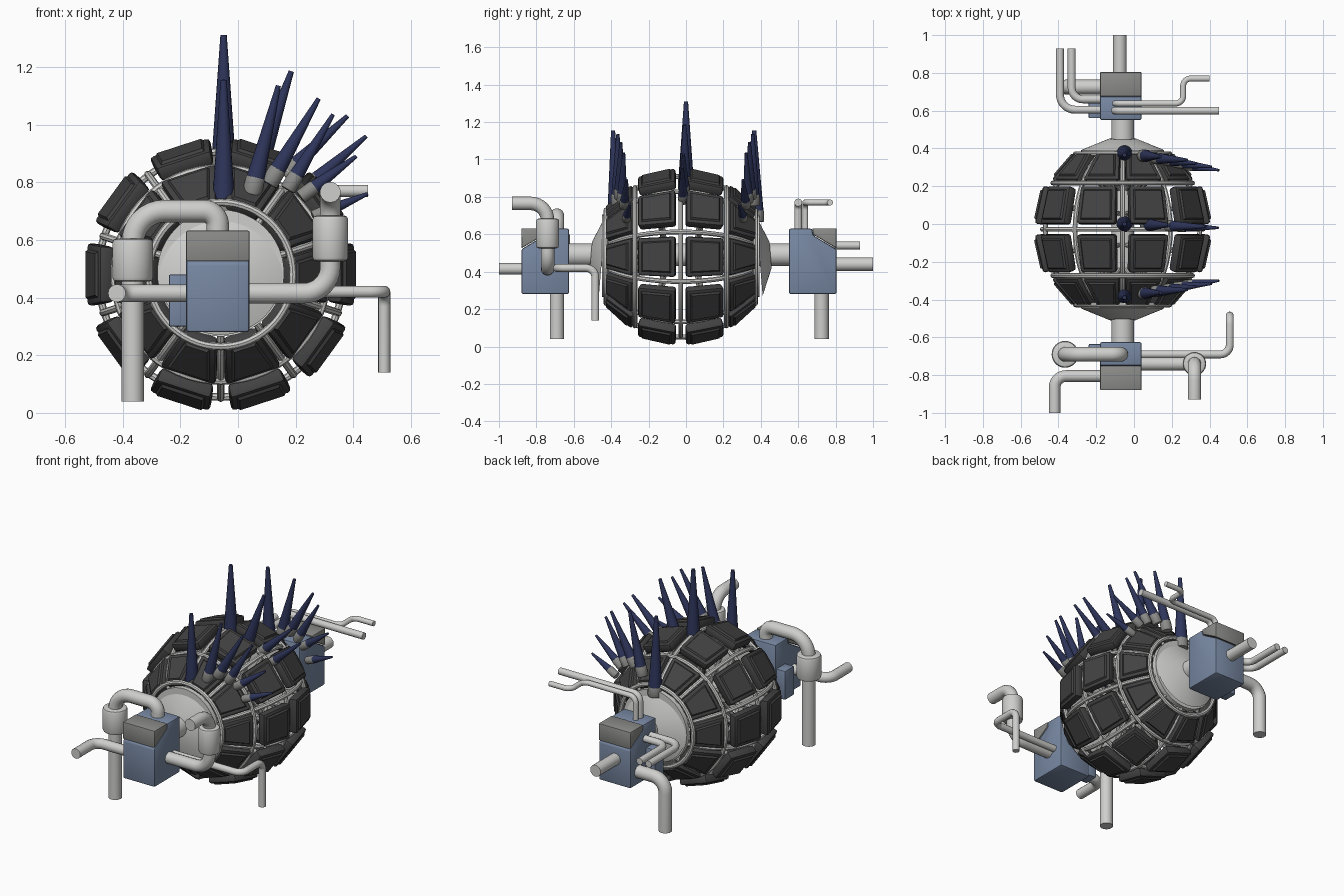
import bpy, bmesh, math
from mathutils import Vector as V, Matrix

if "Cube" in bpy.data.objects:
    bpy.data.objects.remove(bpy.data.objects["Cube"])


def mat(name, c):
    m = bpy.data.materials.new(name)
    m.diffuse_color = (*c, 1)
    m.use_nodes = True
    m.node_tree.nodes["Principled BSDF"].inputs["Base Color"].default_value = m.diffuse_color
    return m


DARK = mat("charcoal plate", (.055, .055, .055))
LIGHT = mat("light metal", (.62, .62, .61))
BLUE = mat("slate blue", (.19, .25, .37))
GREY = mat("mid grey", (.26, .26, .25))
NAVY = mat("navy spike", (.028, .036, .105))
CX, CY, CZ = -.06, -.028, .48      # centre of the ball; its axis runs along y


def finish(ob, m, angle=35):
    ob.data.materials.clear()
    ob.data.materials.append(m)
    bpy.ops.object.select_all(action='DESELECT')
    ob.select_set(True)
    bpy.context.view_layer.objects.active = ob
    bpy.ops.object.shade_smooth_by_angle(angle=math.radians(angle))
    return ob


def from_bm(bm, name, m, angle=35):
    bmesh.ops.recalc_face_normals(bm, faces=bm.faces)
    me = bpy.data.meshes.new(name)
    bm.to_mesh(me)
    bm.free()
    ob = bpy.data.objects.new(name, me)
    bpy.context.collection.objects.link(ob)
    return finish(ob, m, angle)


def cone(name, a, b, r1, r2, m, n=24, bevel=0):
    """Cylinder or cone running from a to b."""
    a, b = V(a), V(b)
    bm = bmesh.new()
    rot = (b - a).to_track_quat('Z', 'Y').to_matrix().to_4x4()
    bmesh.ops.create_cone(bm, cap_ends=True, segments=n, radius1=r1, radius2=r2,
                          depth=(b - a).length, matrix=Matrix.Translation((a + b) / 2) @ rot)
    if bevel:
        rim = [e for e in bm.edges if any(len(f.verts) > 4 for f in e.link_faces)]
        bmesh.ops.bevel(bm, geom=rim, offset=bevel, segments=2, affect='EDGES', profile=.5)
    return from_bm(bm, name, m)


def pipe(name, pts, r, bend=.06, closed=False, res=5):
    """Tube along a path with rounded corners."""
    p = [V(q) for q in pts]
    path = p if closed else [p[0]]
    if not closed:
        for a, b, c in zip(p, p[1:], p[2:]):
            d = min(bend, (a - b).length * .5, (c - b).length * .5)
            s, e = b + (a - b).normalized() * d, b + (c - b).normalized() * d
            o = s + e - b
            for i in range(9):
                t = i / 8 * math.pi / 2
                path.append(o + (s - o) * math.cos(t) + (e - o) * math.sin(t))
        path.append(p[-1])
    cu = bpy.data.curves.new(name, 'CURVE')
    cu.dimensions = '3D'
    cu.bevel_depth, cu.bevel_resolution, cu.use_fill_caps = r, res, True
    sp = cu.splines.new('POLY')
    sp.points.add(len(path) - 1)
    for q, v in zip(sp.points, path):
        q.co = (*v, 1)
    sp.use_cyclic_u = closed
    ob = bpy.data.objects.new(name, cu)
    bpy.context.collection.objects.link(ob)
    bpy.ops.object.select_all(action='DESELECT')
    ob.select_set(True)
    bpy.context.view_layer.objects.active = ob
    bpy.ops.object.convert(target='MESH')
    return finish(bpy.context.object, LIGHT, 40)


def prism(name, yz, x0, x1, m, bevel=.01):
    """Side profile in y,z extruded along x."""
    bm = bmesh.new()
    f = bm.faces.new([bm.verts.new((x0, y, z)) for y, z in yz])
    g = bmesh.ops.extrude_face_region(bm, geom=[f])['geom']
    bmesh.ops.translate(bm, vec=(x1 - x0, 0, 0), verts=[v for v in g if isinstance(v, bmesh.types.BMVert)])
    bmesh.ops.bevel(bm, geom=bm.edges[:], offset=bevel, segments=2, affect='EDGES', profile=.5)
    return from_bm(bm, name, m)


def polar(a, r, y):
    return V((CX + r * math.cos(a), CY + y, CZ + r * math.sin(a)))


# armour plates: four rings of ten, each with a raised centre panel
def plate(name, a, e0, e1):
    (r0, y0, w0), (r1, y1, w1) = e0, e1
    rad, tan = V((math.cos(a), 0, math.sin(a))), V((-math.sin(a), 0, math.cos(a)))
    p0, p1 = polar(a, r0, y0), polar(a, r1, y1)
    n = (p1 - p0).cross(tan).normalized()
    if n.dot(rad) < 0:
        n.negate()
    quad = [p0 + tan * w0, p0 - tan * w0, p1 - tan * w1, p1 + tan * w1]
    mid = (p0 + p1) / 2
    bm = bmesh.new()
    top = [bm.verts.new(q) for q in quad]
    low = [bm.verts.new(mid + (q - mid) * .95 - n * .055) for q in quad]
    face = bm.faces.new(top)
    bm.faces.new(low[::-1])
    for i in range(4):
        bm.faces.new((top[i], low[i], low[(i + 1) % 4], top[(i + 1) % 4]))
    bmesh.ops.recalc_face_normals(bm, faces=bm.faces)
    bmesh.ops.bevel(bm, geom=bm.edges[:], offset=.014, segments=2, affect='EDGES', profile=.5)
    face = max(bm.faces, key=lambda f: f.normal.dot(n) * f.calc_area())
    bmesh.ops.inset_region(bm, faces=[face], thickness=.012, depth=0)
    bmesh.ops.inset_region(bm, faces=[face], thickness=.009, depth=.01)
    from_bm(bm, name, DARK)


for s in (-1, 1):
    for k in range(10):
        a = math.radians(36 * k)
        plate("middle_plate", a, (.465, s * .03, .11), (.42, s * .232, .1))
        plate("outer_plate", a, (.375, s * .265, .102), (.245, s * .415, .063))
        # spokes behind the plates
        for r, y in ((.40, .125), (.28, .31)):
            cone("spoke", (CX, CY + s * y * .6, CZ), polar(a, r, s * y), .012, .012, LIGHT, 10)

# cage of hoops and ribs between the plates
for y, r in ((0, .425), (.245, .37), (-.245, .37), (.4, .25), (-.4, .25)):
    pipe("hoop", [polar(i * math.pi / 30, r, y) for i in range(60)], .013, closed=True, res=2)
for k in range(10):
    a = math.radians(36 * k + 18)
    pts = [polar(a, .43 * math.cos(t), .45 * math.sin(t)) for t in [(-64 + 8 * i) * math.pi / 180 for i in range(17)]]
    pipe("rib", pts, .013, bend=.02, res=2)

# axle and end caps
cone("axle", (CX, -.66, .49), (CX, .58, .49), .06, .06, LIGHT, 32)
for s, name in ((-1, "front"), (1, "rear")):
    y = CY + s * .41
    cone(name + "_cap_rim", (CX, y - s * .02, .485), (CX, y + s * .01, .485), .22, .22, LIGHT, 48)
    cone(name + "_cap", (CX, y + s * .01, .485), (CX, y + s * .07, .49), .215, .07, LIGHT, 48)

# gearboxes with grey wedge on the outer top corner
for name, yi, yo in (("front", -.625, -.88), ("rear", .55, .805)):
    d = 1 if yo > yi else -1
    m1, m2 = yi + d * .125, yi + d * .13
    prism(name + "_box", [(yi, .28), (yo, .28), (yo, .52), (m2, .595), (m1, .63), (yi, .63)], -.18, .04, BLUE)
    prism(name + "_wedge", [(yo, .525), (m2, .598), (m1, .632), (yo, .632)], -.18, .04, GREY, .006)
    prism(name + "_side_box", [(yi + d * .01, .30), (yi + d * .1, .30), (yi + d * .1, .48), (yi + d * .01, .48)],
          -.24, -.17, BLUE, .006)


# front pipework
def valve(name, x, y, z0, z1, r):
    cone(name, (x, y, z0), (x, y, z1), r, r, LIGHT, 32, .015)


pipe("front_exhaust", [(-.07, -.69, .6), (-.07, -.69, .7), (-.365, -.69, .7), (-.365, -.69, .04)], .039, .11)
valve("left_valve", -.365, -.69, .455, .605, .071)
pipe("front_left_pipe", [(-.15, -.805, .415), (-.42, -.805, .415), (-.42, -1, .415)], .031)
pipe("front_right_pipe", [(0, -.74, .415), (.32, -.74, .415), (.32, -.74, .765), (.32, -.93, .765)], .036, .09)
valve("right_valve", .32, -.74, .525, .685, .062)
pipe("front_thin_pipe", [(0, -.69, .42), (.507, -.69, .42), (.507, -.485, .42), (.507, -.485, .14)], .021, .05)

# rear pipework
pipe("rear_outlet", [(-.075, .78, .44), (-.075, 1, .44)], .036)
pipe("rear_drain", [(-.12, .725, .36), (-.365, .725, .36), (-.365, .725, .04)], .039, .08)
pipe("rear_side_pipe_a", [(-.15, .605, .54), (-.392, .605, .54), (-.392, .93, .54)], .021, .08)
pipe("rear_side_pipe_b", [(-.15, .66, .54), (-.33, .66, .54), (-.33, .93, .54)], .021, .06)
pipe("rear_top_pipe_a", [(-.1, .6, .6), (-.1, .6, .77), (.45, .6, .77)], .021, .04)
pipe("rear_top_pipe_b", [(-.1, .638, .6), (-.1, .638, .77), (.26, .638, .77), (.26, .77, .77), (.4, .77, .77)],
     .016, .04)

# spikes: base x,z then tip x,z then base radius
side_row = [(-.05, .72, -.05, 1.155, .04), (.06, .81, .14, 1.135, .032), (.135, .84, .28, 1.09, .029),
            (.2, .82, .33, 1.035, .026), (.26, .78, .41, .89, .024), (.31, .70, .45, .76, .022)]
mid_row = [(-.05, .89, -.05, 1.31, .041), (.08, .88, .185, 1.185, .034), (.2, .86, .38, 1.03, .028),
           (.27, .81, .445, .96, .025)]
for y0, dy, row in ((-.38, .08, side_row), (.375, -.09, side_row), (0, -.02, mid_row)):
    for i, (x, z, tx, tz, r) in enumerate(row):
        t = i / (len(row) - 1)
        base, tip = V((x, y0 + dy * t * .8, z)), V((tx, y0 + dy * t, tz))
        if i == 0 and y0:
            tip.y += .01 if y0 < -1 else -.01
        u = (tip - base).normalized()
        cone("spike", base, tip, r, r * .27, NAVY, 16)
        cone("spike_collar", base - u * .055, base + u * .008, r * 1.05, r * 1.05, GREY, 20, .006)
